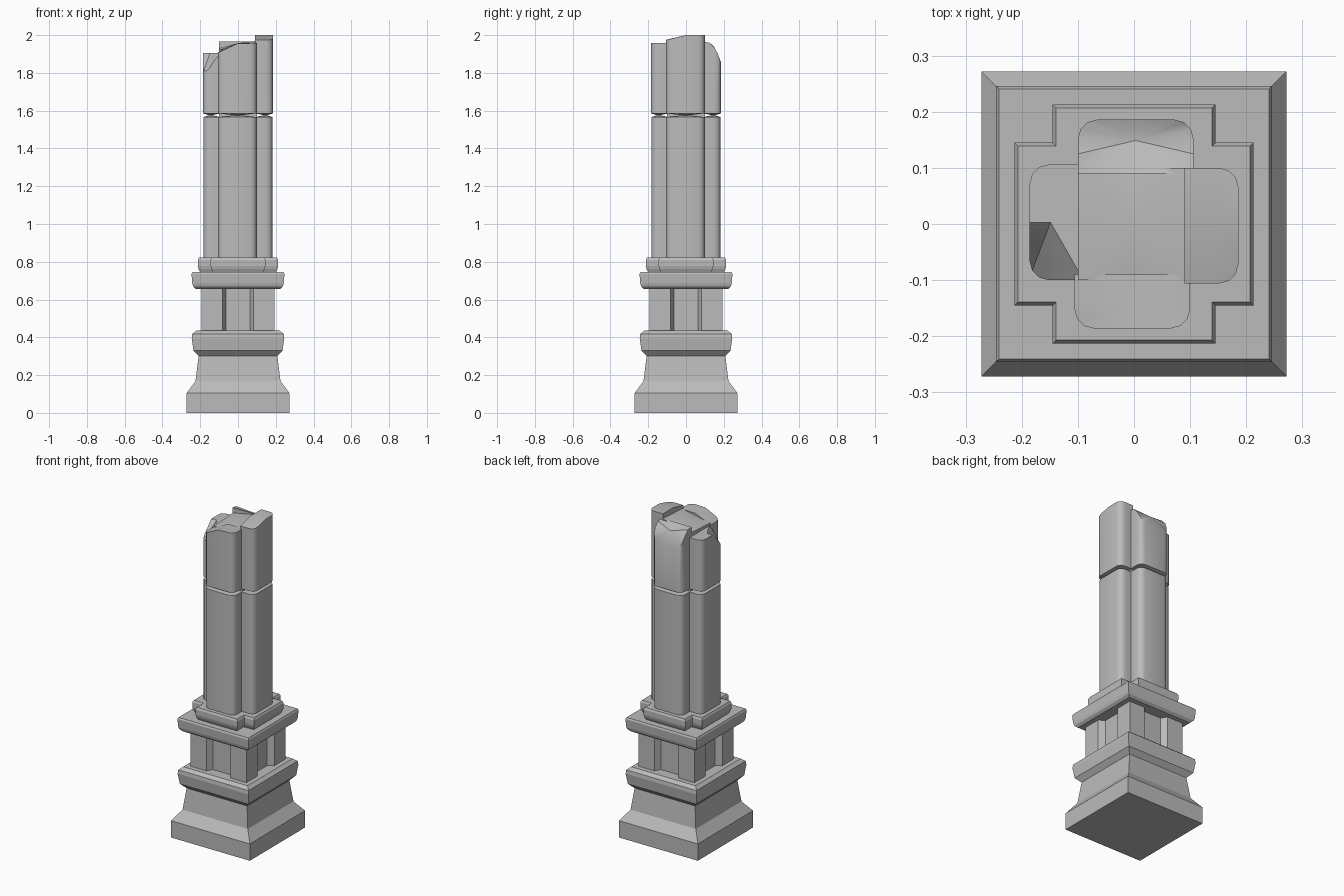
import bpy, bmesh, math

cube = bpy.data.objects.get("Cube")
if cube:
    bpy.data.objects.remove(cube, do_unlink=True)

stone = bpy.data.materials.new("grey stone")
stone.use_nodes = True
GREY = (0.5, 0.5, 0.5, 1)
stone.diffuse_color = GREY
stone.node_tree.nodes["Principled BSDF"].inputs["Base Color"].default_value = GREY


def clamp(t):
    return max(0, min(1, t))


def finish(name, bm, smooth):
    bmesh.ops.recalc_face_normals(bm, faces=bm.faces)
    mesh = bpy.data.meshes.new(name)
    bm.to_mesh(mesh)
    bm.free()
    mesh.materials.append(stone)
    obj = bpy.data.objects.new(name, mesh)
    bpy.context.collection.objects.link(obj)
    if smooth:
        bpy.ops.object.select_all(action='DESELECT')
        obj.select_set(True)
        bpy.context.view_layer.objects.active = obj
        bpy.ops.object.shade_smooth_by_angle(angle=math.radians(32))
    return obj


def bridge(bm, low, high):
    n = len(low)
    for i in range(n):
        j = (i + 1) % n
        bm.faces.new((low[i], low[j], high[j], high[i]))


def loft(name, outline, levels):
    """Stack outlines; each level is (height, size passed to outline)."""
    bm = bmesh.new()
    rings = [[bm.verts.new((x, y, z)) for x, y in outline(s)] for z, s in levels]
    for low, high in zip(rings, rings[1:]):
        bridge(bm, low, high)
    bm.faces.new(rings[0])
    bm.faces.new(rings[-1])
    return finish(name, bm, False)


def four_way(points):
    """Repeat one side's points around all four sides."""
    ring = []
    for _ in range(4):
        ring += points
        points = [(-y, x) for x, y in points]
    return ring


def square(s):
    return four_way([(s, s)])


def cross(s):
    w = s - 0.068
    return four_way([(s, -w), (s, w), (w, w)])


def panelled(s):
    # square with a splayed recess in every side
    d = s - 0.035
    return four_way([(s, -s), (s, -0.083), (d, -0.063), (d, 0.063), (s, 0.083)])


def column(name, points, bottom, top, low_mid, high_mid):
    """Prism whose ends are fans, with end heights given as functions of x, y."""
    bm = bmesh.new()
    low = [bm.verts.new((x, y, bottom(x, y))) for x, y in points]
    high = [bm.verts.new((x, y, top(x, y))) for x, y in points]
    bridge(bm, low, high)
    cx = sum(p[0] for p in points) / len(points)
    cy = sum(p[1] for p in points) / len(points)
    for ring, rise, height in ((low, low_mid, bottom), (high, high_mid, top)):
        mid = bm.verts.new((cx, cy, height(cx, cy) + rise))
        for i in range(len(ring)):
            bm.faces.new((ring[i], ring[(i + 1) % len(ring)], mid))
    return finish(name, bm, True)


def lobe(turn, reach):
    """Rounded shaft lobe pointing outward, turned in quarter steps."""
    w, r, shift = 0.103, 0.034, -0.003
    arc = [math.radians(a) for a in (-90, -60, -30, 0)]
    side = [(0.09, -w), (0.125, -w)]
    side += [(reach - r + r * math.cos(a), r - w + r * math.sin(a)) for a in arc]
    pts = side + [(reach, 0)] + [(u, -v) for u, v in reversed(side)] + [(0.09, 0)]
    pts = [(u, v + shift) for u, v in pts]
    for _ in range(turn):
        pts = [(-y, x) for x, y in pts]
    return pts


def level(z):
    return lambda x, y: z


# Pedestal
loft("base_plinth", square, [(0, .272), (.105, .272), (.168, .225), (.305, .208)])
loft("base_moulding", square, [(.3, .208), (.33, .236), (.395, .245), (.418, .242), (.435, .222)])
loft("pedestal_block", panelled, [(.43, .192), (.67, .192)])
loft("pedestal_cap", square, [(.655, .222), (.668, .237), (.685, .242), (.735, .246), (.745, .241)])
loft("cross_step", cross, [(.743, .2), (.762, .209), (.778, .213), (.81, .213), (.822, .207)])

# Broken tops of the shaft lobes
broken_tops = {
    "left": lambda x, y: 1.975 + .025 * clamp((y + .1) / .1),
    "back": lambda x, y: 1.965 - .11 * clamp((y - .1) / .085) ** 2.5,
    "right": lambda x, y: 1.905 - .095 * clamp((-y - .02) / .06) * clamp((-x - .1) / .06),
    "front": lambda x, y: 1.91 + .047 * clamp((x + .1) / .1),
}

# Shaft lobes, split by a thin crack
for turn, (side, top) in enumerate(broken_tops.items()):
    column(side + "_lower_lobe", lobe(turn, .183), level(.815), level(1.566), 0, .012)
    column(side + "_upper_lobe", lobe(turn, .186), level(1.586), top, -.012, 0)

# Core between the lobes
core = four_way([(.1, -.1), (.1, 0)])
column("shaft_core", core, level(.815),
       lambda x, y: 1.945 + .2 * x + .05 * y, 0, .012)
